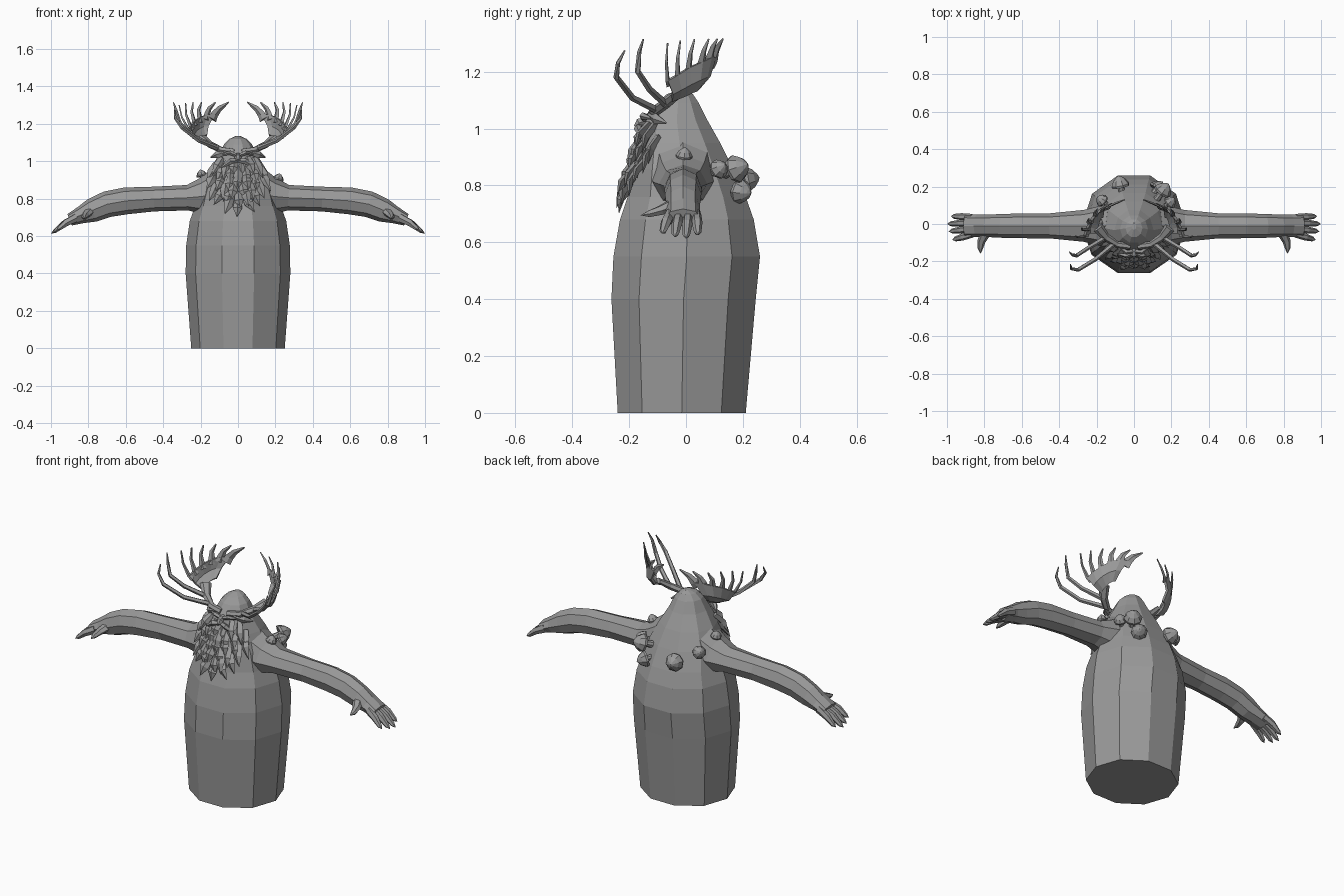
import bpy, bmesh, math, random
from mathutils import Vector

random.seed(4)
if "Cube" in bpy.data.objects:
    bpy.data.objects.remove(bpy.data.objects["Cube"], do_unlink=True)

grey = bpy.data.materials.new("plain grey")
grey.use_nodes = True
colour = (0.32, 0.32, 0.32, 1)
grey.diffuse_color = colour
grey.node_tree.nodes["Principled BSDF"].inputs["Base Color"].default_value = colour


def tube(bm, path, radii, sides, ref=(0, 0, 1), axis=None):
    """Sweep an elliptical section (width, thickness) along a path and cap it."""
    pts = [Vector(p) for p in path]
    rings = []
    for i, p in enumerate(pts):
        t = Vector(axis) if axis else pts[min(i + 1, len(pts) - 1)] - pts[max(i - 1, 0)]
        t.normalize()
        side = t.cross(Vector(ref)).normalized()
        normal = side.cross(t)
        w, h = radii[i]
        angles = [math.tau * k / sides for k in range(sides)]
        rings.append([bm.verts.new(p + side * w * math.cos(a) + normal * h * math.sin(a))
                      for a in angles])
    for a, b in zip(rings, rings[1:]):
        for k in range(sides):
            n = (k + 1) % sides
            bm.faces.new((a[k], a[n], b[n], b[k]))
    bm.faces.new(rings[0][::-1])
    bm.faces.new(rings[-1])


def finish(name, bm, mirror=False, thickness=0):
    bmesh.ops.remove_doubles(bm, verts=bm.verts, dist=0.0002)
    bmesh.ops.recalc_face_normals(bm, faces=bm.faces)
    mesh = bpy.data.meshes.new(name)
    bm.to_mesh(mesh)
    bm.free()
    mesh.materials.append(grey)
    ob = bpy.data.objects.new(name, mesh)
    bpy.context.collection.objects.link(ob)
    if thickness:
        solid = ob.modifiers.new("thickness", "SOLIDIFY")
        solid.thickness = thickness
        solid.offset = 0
    if mirror:
        ob.modifiers.new("mirror", "MIRROR")
    return ob


# Body and hooded head: half width, front y, back y at each height
profile = [(0, .25, -.24, .21), (.4, .28, -.262, .245), (.55, .277, -.255, .26),
           (.68, .258, -.232, .238), (.76, .23, -.205, .21), (.86, .2, -.185, .165),
           (.95, .155, -.165, .12), (1.03, .105, -.14, .075), (1.09, .075, -.1, .045),
           (1.12, .045, -.07, .025), (1.135, .012, -.03, .005)]
bm = bmesh.new()
tube(bm, [(0, (f + b) / 2, z) for z, w, f, b in profile],
     [(w, (b - f) / 1.9) for z, w, f, b in profile], 10, ref=(0, 1, 0), axis=(0, 0, 1))
finish("body", bm)

# Arms flaring into the shoulders
arm = [(.12, .83, .12, .125), (.19, .812, .105, .098), (.27, .805, .085, .068),
       (.45, .798, .067, .066), (.6, .788, .066, .072), (.7, .77, .064, .07),
       (.78, .737, .06, .064), (.84, .712, .06, .046), (.9, .687, .062, .033)]
bm = bmesh.new()
tube(bm, [(x, -.01, z) for x, z, w, h in arm], [(w, h) for x, z, w, h in arm], 8)
finish("arm", bm, mirror=True)

# Fingers and thumb
bm = bmesh.new()
for y, tip in [(-.055, (.972, -.085, .63)), (-.024, (.992, -.04, .618)),
               (.008, (1, .0, .613)), (.036, (.98, .042, .625))]:
    base = Vector((.865, y, .698))
    tip = Vector(tip)
    tube(bm, [base, base.lerp(tip, .5) + Vector((0, 0, .008)), base.lerp(tip, .85), tip],
         [(.018, .024), (.019, .02), (.013, .012), (0, 0)], 6)
tube(bm, [(.79, -.04, .735), (.815, -.09, .712), (.822, -.13, .7), (.82, -.16, .695)],
     [(.03, .022), (.022, .018), (.015, .013), (0, 0)], 6)
finish("fingers", bm, mirror=True)

# Antler stem and the two long front tines
bm = bmesh.new()
tube(bm, [(.02, -.12, 1.05), (.09, -.11, 1.06), (.15, -.07, 1.09), (.19, -.02, 1.13)],
     [(.018, .018), (.018, .018), (.022, .018), (.03, .012)], 6)
tube(bm, [(.15, -.07, 1.085), (.25, -.13, 1.14), (.31, -.17, 1.2), (.33, -.165, 1.27),
          (.345, -.15, 1.315)],
     [(.014, .014), (.012, .012), (.011, .011), (.008, .008), (.003, .003)], 5)
tube(bm, [(.1, -.1, 1.065), (.21, -.19, 1.11), (.3, -.245, 1.18), (.335, -.24, 1.23),
          (.34, -.215, 1.275)],
     [(.014, .014), (.012, .012), (.011, .011), (.008, .008), (.003, .003)], 5)
finish("antler_stem", bm, mirror=True)

# Antler palm: root, rim and tine tip for each column
columns = [((.165, .04, 1.14), (.125, .1, 1.25), (.05, .13, 1.315)),
           ((.178, .035, 1.135), (.165, .085, 1.25), (.12, .11, 1.315)),
           ((.185, .02, 1.13), (.205, .055, 1.235), (.195, .08, 1.315)),
           ((.19, 0, 1.12), (.235, .01, 1.215), (.24, .03, 1.315)),
           ((.19, -.025, 1.11), (.255, -.03, 1.19), (.28, -.02, 1.31)),
           ((.18, -.05, 1.1), (.265, -.065, 1.17), (.315, -.065, 1.3))]
bm = bmesh.new()
rows = []
for root, rim, tip in columns:
    root, rim = Vector(root), Vector(rim)
    middle = root.lerp(rim, .5) + Vector((.015, .01, -.01))
    rows.append([bm.verts.new(p) for p in (root, middle, rim)])
for a, b in zip(rows, rows[1:]):
    for k in range(2):
        bm.faces.new((a[k], a[k + 1], b[k + 1], b[k]))
finish("antler_palm", bm, mirror=True, thickness=.014)

bm = bmesh.new()
for i, (root, rim, tip) in enumerate(columns):
    root, rim, tip = Vector(root), Vector(rim), Vector(tip)
    w = .026 - .003 * i
    bend = rim.lerp(tip, .5) + Vector((.01, -.004, 0))
    tube(bm, [root.lerp(rim, .75), rim, bend, tip],
         [(w, .007), (w * .9, .007), (w * .6, .006), (.004, .003)], 4, ref=(1, 1, -.3))
finish("antler_tines", bm, mirror=True)

# Shaggy beard: rows of flat pointed tufts wrapped round the front
bm = bmesh.new()
beard_rows = [(1.0, .085, 6, -.14), (.96, .115, 7, -.155), (.92, .12, 7, -.17),
              (.88, .105, 6, -.185), (.84, .075, 5, -.195), (.8, .035, 3, -.2)]
for z, half, count, y in beard_rows:
    for k in range(count):
        u = 2 * k / (count - 1) - 1
        x = u * half
        base = Vector((x, y + x * x * 4.5, z + random.uniform(-.01, .01) + .02 * abs(u)))
        tip = base + Vector((u * .045 + random.uniform(-.012, .012),
                             -.03 - random.uniform(0, .025),
                             -.085 - random.uniform(0, .025)))
        belly = base.lerp(tip, .45) + Vector((0, -.014, 0))
        tube(bm, [base, belly, tip], [(.018, .014), (.025, .013), (0, 0)], 4, ref=(0, -1, 0))
finish("beard", bm)

# Moustache, brows and pointed ears
bm = bmesh.new()
for start, mid, end, w in [((0, -.155, 1.005), (.04, -.17, 1.0), (.09, -.16, .965), .016),
                           ((.005, -.145, 1.03), (.04, -.15, 1.045), (.085, -.12, 1.035), .013),
                           ((.06, -.125, 1.05), (.11, -.105, 1.035), (.145, -.07, 1.02), .02)]:
    tube(bm, [start, mid, end], [(.012, w * .7), (.014, w), (.002, .004)], 5)
finish("face_tufts", bm, mirror=True)

# Nose
bm = bmesh.new()
tube(bm, [(0, -.12, 1.035), (0, -.165, 1.02), (0, -.178, 1.005)],
     [(.012, .012), (.02, .018), (.008, .008)], 6)
finish("nose", bm)

# Mushrooms: stem root, outward direction and cap radius
mushrooms = [((.205, -.01, .87), (.3, .1, 1), .03), ((-.185, 0, .89), (-.25, .1, 1), .03),
             ((.16, .09, .84), (.6, .5, .35), .036), ((-.14, .1, .85), (-.6, .5, .4), .036),
             ((.12, .13, .84), (.55, .75, .3), .05), ((.09, .15, .79), (.5, .6, -.15), .045),
             ((-.06, .15, .81), (-.2, .9, .15), .05)]
bm = bmesh.new()
for root, direction, r in mushrooms:
    root, d = Vector(root), Vector(direction).normalized()
    steps = [(0, .4), (1.1, .32), (1.0, .95), (1.25, 1), (1.75, .7), (2.1, .3), (2.25, 0)]
    tube(bm, [root + d * r * s for s, k in steps],
         [(r * k, r * k) for s, k in steps], 8, ref=(.3, .2, 1.3) if d.z < .8 else (0, 1, 0),
         axis=d)
finish("mushrooms", bm)
